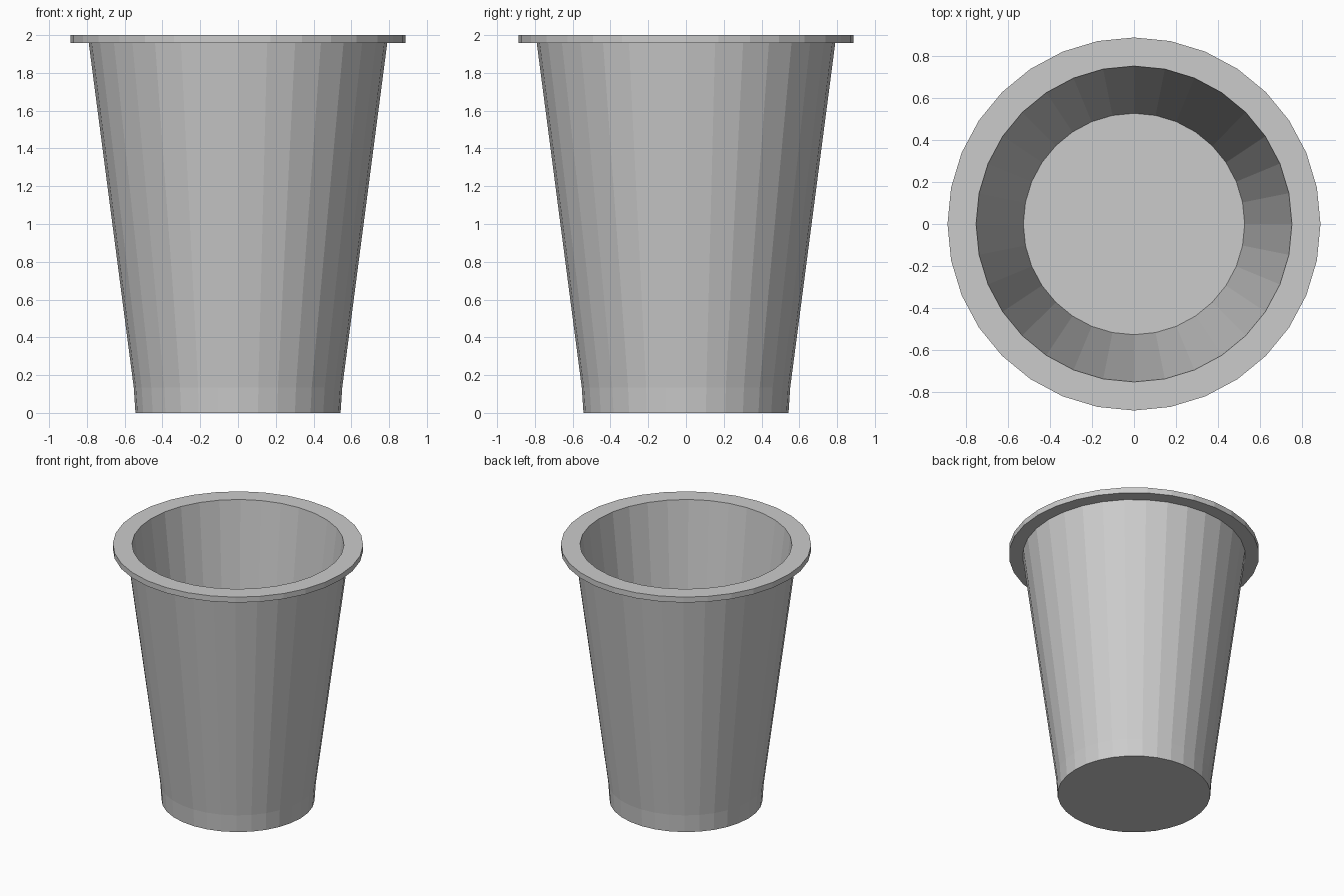
import bpy, bmesh
from math import cos, sin, pi

if "Cube" in bpy.data.objects:
    bpy.data.objects.remove(bpy.data.objects["Cube"])

SIDES = 32


def lathe(name, profile):
    """Revolve (radius, z) points around z and cap both ends with flat discs."""
    bm = bmesh.new()
    rings = [[bm.verts.new((r * cos(2 * pi * i / SIDES), r * sin(2 * pi * i / SIDES), z))
              for i in range(SIDES)] for r, z in profile]
    for a, b in zip(rings, rings[1:]):
        for i in range(SIDES):
            j = (i + 1) % SIDES
            bm.faces.new((a[i], a[j], b[j], b[i]))
    bm.faces.new(rings[0][::-1])
    bm.faces.new(rings[-1])
    bmesh.ops.recalc_face_normals(bm, faces=bm.faces)
    mesh = bpy.data.meshes.new(name)
    bm.to_mesh(mesh)
    bm.free()
    obj = bpy.data.objects.new(name, mesh)
    bpy.context.collection.objects.link(obj)
    return obj


# Cup: foot band, tapered wall, flat rim, then the inner wall down to the floor
lathe("cup", [
    (0.543, 0.0), (0.552, 0.135),
    (0.79, 1.957), (0.888, 1.957), (0.888, 2.0),
    (0.752, 2.0), (0.527, 0.13),
])
